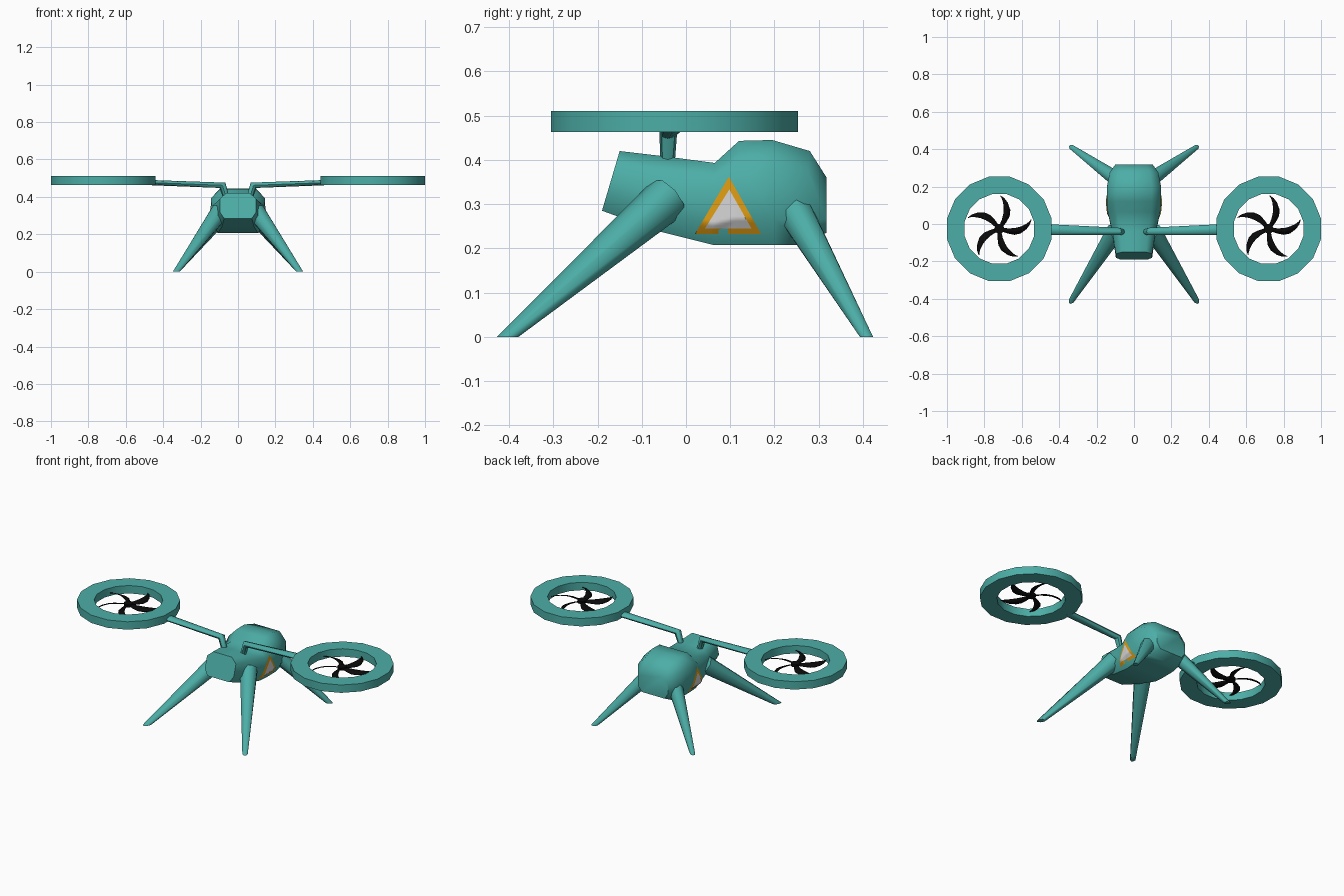
import bpy, bmesh, math
from mathutils import Vector
from mathutils.bvhtree import BVHTree

cube = bpy.data.objects.get("Cube")
if cube:
    bpy.data.objects.remove(cube, do_unlink=True)


def material(name, rgb):
    m = bpy.data.materials.new(name)
    m.use_nodes = True
    m.diffuse_color = (*rgb, 1)
    m.node_tree.nodes["Principled BSDF"].inputs["Base Color"].default_value = (*rgb, 1)
    return m


TEAL = material("teal", (0.073, 0.42, 0.385))
BLACK = material("black", (0.003, 0.003, 0.003))
ORANGE = material("orange", (0.76, 0.34, 0.006))
WHITE = material("off white", (0.68, 0.67, 0.67))


def finish(bm, name, mat, angle=40):
    bmesh.ops.recalc_face_normals(bm, faces=bm.faces)
    me = bpy.data.meshes.new(name)
    bm.to_mesh(me)
    bm.free()
    me.materials.append(mat)
    ob = bpy.data.objects.new(name, me)
    bpy.context.collection.objects.link(ob)
    bpy.ops.object.select_all(action="DESELECT")
    ob.select_set(True)
    bpy.context.view_layer.objects.active = ob
    bpy.ops.object.shade_smooth_by_angle(angle=math.radians(angle))
    return ob


def loft(rings, name, mat, angle=40, loop=False):
    """Skin closed rings of points; cap the ends or join them in a loop."""
    bm = bmesh.new()
    vs = [[bm.verts.new(p) for p in r] for r in rings]
    pairs = list(zip(vs, vs[1:]))
    if loop:
        pairs.append((vs[-1], vs[0]))
    else:
        bm.faces.new(vs[0])
        bm.faces.new(vs[-1])
    n = len(vs[0])
    for a, b in pairs:
        for i in range(n):
            j = (i + 1) % n
            bm.faces.new((a[i], a[j], b[j], b[i]))
    return finish(bm, name, mat, angle)


def circle(centre, radius, axis, sides, turn=0.5):
    axis = Vector(axis).normalized()
    u = axis.cross(Vector((0, 0, 1)))
    u = u.normalized() if u.length > 0.01 else Vector((1, 0, 0))
    v = axis.cross(u)
    angles = [(i + turn) * math.tau / sides for i in range(sides)]
    return [Vector(centre) + radius * (math.cos(a) * u + math.sin(a) * v) for a in angles]


# Body: octagonal sections, each as top y, top z, bottom y, bottom z, half width
stations = [
    (-0.15, 0.42, -0.19, 0.285, 0.097),
    (-0.04, 0.407, -0.06, 0.238, 0.115),
    (0.065, 0.393, 0.06, 0.208, 0.14),
    (0.12, 0.443, 0.11, 0.208, 0.145),
    (0.195, 0.445, 0.2, 0.208, 0.145),
    (0.28, 0.42, 0.26, 0.208, 0.13),
    (0.318, 0.36, 0.318, 0.235, 0.1),
]
half = [(0.65, 1), (1, 0.78), (1, 0.25), (0.76, 0)]
section = half + [(-x, t) for x, t in reversed(half)]
body = loft([[(x * w, by + (ty - by) * t, bz + (tz - bz) * t) for x, t in section]
             for ty, tz, by, bz, w in stations], "body", TEAL, 50)
tree = BVHTree.FromPolygons([v.co for v in body.data.vertices],
                            [p.vertices for p in body.data.polygons])


# Warning triangles follow the body sides
def decal(corners, side, lift, name, mat):
    bm = bmesh.new()
    bm.faces.new([bm.verts.new((side, y, z)) for y, z in corners])
    bmesh.ops.subdivide_edges(bm, edges=bm.edges, cuts=15, use_grid_fill=True)
    bmesh.ops.triangulate(bm, faces=bm.faces)
    for v in bm.verts:
        hit = tree.ray_cast(v.co, Vector((-side, 0, 0)))[0]
        v.co.x = hit.x + side * lift
    return finish(bm, name, mat)


# Legs: tapered, cut level at the ground
def leg(foot, top, r_foot, r_top, name):
    foot, top = Vector(foot), Vector(top)
    axis = (top - foot).normalized()
    low = circle(foot, r_foot, axis, 8)
    low = [p - axis * (p.z / axis.z) for p in low]
    return loft([low, circle(top, r_top, axis, 8)], name, TEAL, 50)


# Fan blade: a pitched, hooked ribbon given as radius, sweep in degrees, half width
blade_path = [(0.012, -30, 0.009), (0.05, -28, 0.013), (0.085, -24, 0.018),
              (0.115, -18, 0.018), (0.145, -10, 0.013), (0.165, -4, 0.007), (0.177, 1, 0.001)]


def fan(x, y, z, name):
    bm = bmesh.new()
    for k in range(5):
        rows = []
        for r, sweep, w in blade_path:
            a = math.radians(15 + 72 * k + sweep)
            radial = Vector((math.cos(a), math.sin(a), 0))
            across = Vector((-math.sin(a), math.cos(a), 0.4))
            mid = Vector((x, y, z)) + radial * r
            rows.append((bm.verts.new(mid - across * w), bm.verts.new(mid + across * w)))
        for (a0, a1), (b0, b1) in zip(rows, rows[1:]):
            bm.faces.new((a0, b0, b1, a1))
    ob = finish(bm, name, BLACK)
    mod = ob.modifiers.new("thickness", "SOLIDIFY")
    mod.thickness = 0.004
    mod.offset = 0


UP = (0, 0, 1)
for s, side in ((1, "left"), (-1, "right")):
    decal([(0.02, 0.232), (0.17, 0.232), (0.097, 0.362)], s, 0.002,
          side + "_warning_border", ORANGE)
    decal([(0.043, 0.245), (0.148, 0.245), (0.098, 0.333)], s, 0.005,
          side + "_warning_panel", WHITE)

    leg((s * 0.33, -0.403, 0), (s * 0.1, -0.04, 0.315), 0.016, 0.052, side + "_front_leg")
    leg((s * 0.33, 0.408, 0), (s * 0.1, 0.245, 0.285), 0.014, 0.042, side + "_back_leg")

    # Bent arm: short post, mitred elbow, then a beam widening to the rotor
    post = [(s * 0.06, -0.042, 0.385), (s * 0.083, -0.04, 0.462)]
    spokes = [(math.cos(a), math.sin(a)) for a in (i * math.tau / 8 for i in range(8))]
    rings = [
        [(post[0][0] + s * 0.016 * c, post[0][1] + 0.016 * d, post[0][2]) for c, d in spokes],
        [(post[1][0] + s * 0.016 * c, post[1][1] + 0.02 * d, post[1][2] - 0.014 * c)
         for c, d in spokes],
        [(s * 0.46, -0.03 + 0.029 * d, 0.476 - 0.014 * c) for c, d in spokes],
    ]
    loft(rings, side + "_rotor_arm", TEAL, 45)

    # Rotor ring, fan and hub
    cx, cy = s * 0.72, -0.026
    profile = [(0.285, 0.463), (0.285, 0.511), (0.19, 0.511), (0.19, 0.463)]
    loft([circle((cx, cy, z), r, UP, 16) for r, z in profile],
         side + "_rotor_ring", TEAL, 40, True)
    fan(cx, cy, 0.486, side + "_fan")
    loft([circle((cx, cy, z), 0.026, UP, 12) for z in (0.478, 0.494)],
         side + "_fan_hub", BLACK)
